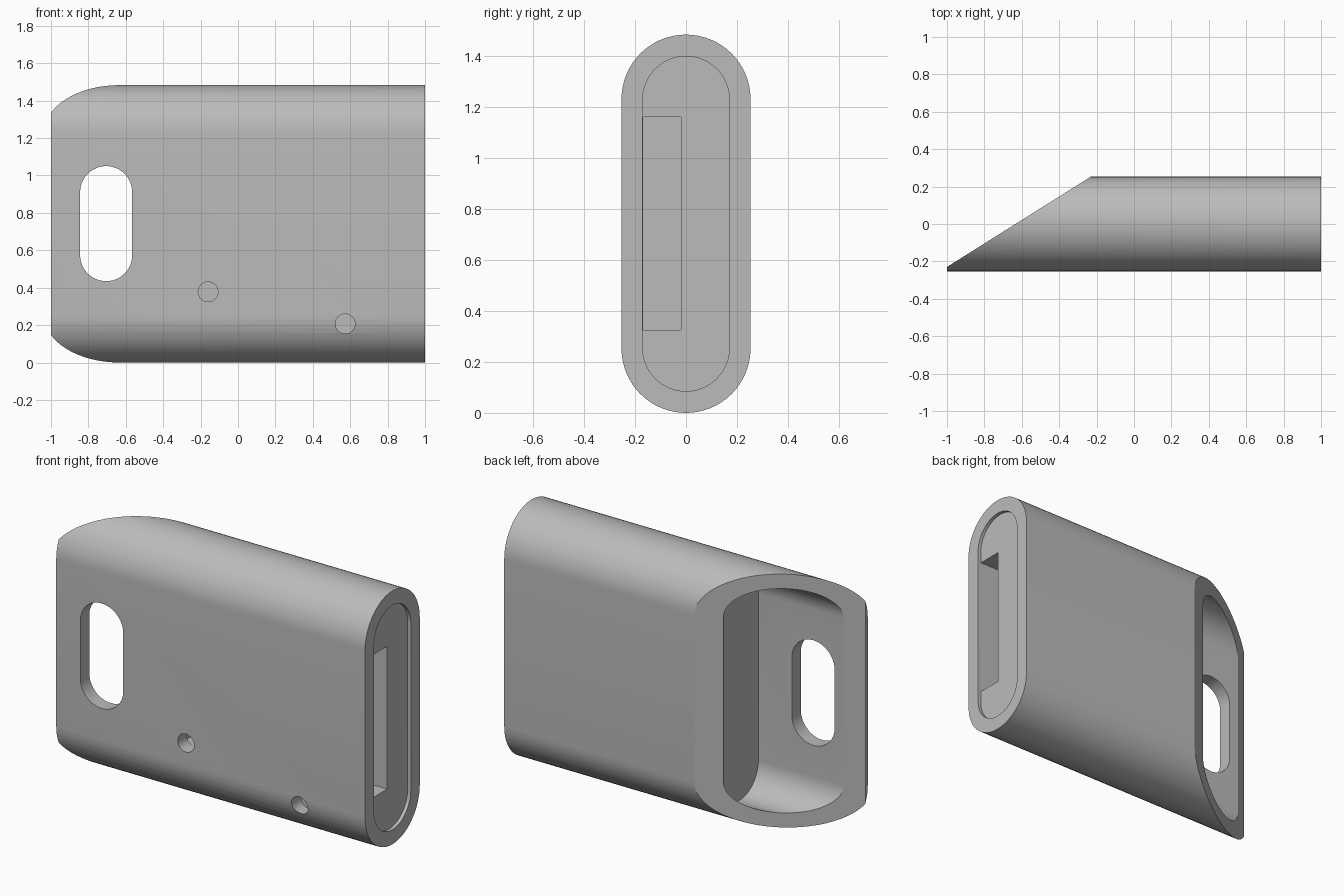
import bpy, bmesh, math

cube = bpy.data.objects.get("Cube")
if cube:
    bpy.data.objects.remove(cube, do_unlink=True)

grey = bpy.data.materials.new("plain grey")
grey.diffuse_color = (0.5, 0.5, 0.5, 1)
grey.use_nodes = True
grey.node_tree.nodes["Principled BSDF"].inputs["Base Color"].default_value = (0.5, 0.5, 0.5, 1)


def stadium(u, low, high, r, steps=32):
    """Upright oval outline centred on u, spanning low to high."""
    pts = []
    straight = high - low > 2 * r + 1e-4
    for centre, start in ((high - r, 0), (low + r, math.pi)):
        for i in range(steps + (1 if straight else 0)):
            a = start + math.pi * i / steps
            pts.append((u + r * math.cos(a), centre + r * math.sin(a)))
    return pts


def prism(name, outline, axis, lo, hi):
    """Extrude an outline along one axis between two positions."""
    place = {"x": lambda p, d: (d, p[0], p[1]),
             "y": lambda p, d: (p[0], d, p[1]),
             "z": lambda p, d: (p[0], p[1], d)}[axis]
    bm = bmesh.new()
    a = [bm.verts.new(place(p, lo)) for p in outline]
    b = [bm.verts.new(place(p, hi)) for p in outline]
    bm.faces.new(a)
    bm.faces.new(b[::-1])
    n = len(a)
    for i in range(n):
        j = (i + 1) % n
        bm.faces.new((a[i], b[i], b[j], a[j]))
    bmesh.ops.recalc_face_normals(bm, faces=bm.faces)
    mesh = bpy.data.meshes.new(name)
    bm.to_mesh(mesh)
    bm.free()
    mesh.materials.append(grey)
    obj = bpy.data.objects.new(name, mesh)
    bpy.context.collection.objects.link(obj)
    return obj


# Oval sleeve body
HALF, TALL = 0.253, 1.483
body = prism("sleeve_body", stadium(0, 0, TALL, HALF), "x", -1, 1)

cutters = [
    # Slanted end
    prism("slant_cutter", [(-1.308, -0.423), (0.088, 0.453), (-1.308, 0.453)], "z", -0.2, 1.7),
    # Pocket behind the slanted end
    prism("pocket_cutter", stadium(0, 0.085, 1.398, 0.17), "x", -1.3, -0.35),
    # Shallow recess in the square end, with a deep card slot
    prism("recess_cutter", stadium(0, 0.085, 1.398, 0.17), "x", 0.98, 1.2),
    prism("slot_cutter", [(-0.1695, 0.325), (-0.02, 0.325), (-0.02, 1.16), (-0.1695, 1.16)],
          "x", -0.25, 1.1),
    # Oval window through the front wall
    prism("window_cutter", stadium(-0.705, 0.435, 1.05, 0.139), "y", -0.4, 0.1),
]
# Round holes in the front wall
for x, z in ((-0.16, 0.378), (0.573, 0.207)):
    cutters.append(prism("hole_cutter", stadium(x, z - 0.053, z + 0.053, 0.053, 16),
                         "y", -0.4, -0.16))

bpy.ops.object.select_all(action="DESELECT")
bpy.context.view_layer.objects.active = body
body.select_set(True)
for cutter in cutters:
    cutter.hide_render = True
    mod = body.modifiers.new("cut", "BOOLEAN")
    mod.operation = "DIFFERENCE"
    mod.solver = "EXACT"
    mod.object = cutter
    bpy.ops.object.modifier_apply(modifier=mod.name)
    bpy.data.objects.remove(cutter, do_unlink=True)

bpy.ops.object.shade_smooth_by_angle(angle=math.radians(25))
